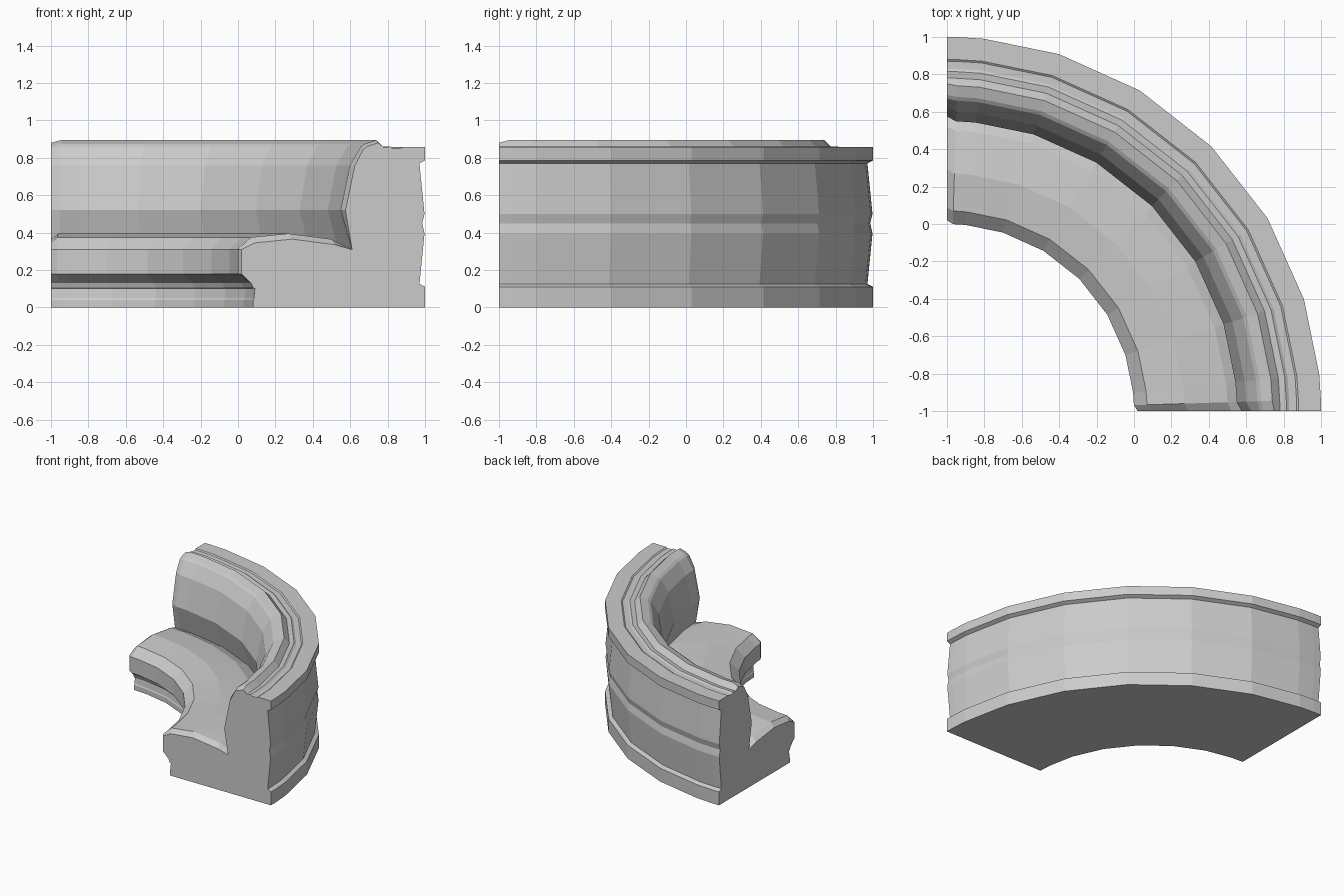
import bpy, bmesh
from math import sin, cos, radians

cube = bpy.data.objects.get("Cube")
if cube:
    bpy.data.objects.remove(cube, do_unlink=True)

# Upholstery material
fabric = bpy.data.materials.new("light_grey_fabric")
fabric.use_nodes = True
grey = (0.6, 0.6, 0.6, 1)
fabric.diffuse_color = grey
fabric.node_tree.nodes["Principled BSDF"].inputs["Base Color"].default_value = grey

# Cross-section pieces as (radius, height), running from the inner foot over to the rear foot
plinth = [(1.08, 0), (1.08, .04), (1.085, .05), (1.09, .1), (1.08, .105), (1.07, .13)]
seat_front = [(1.0, .18), (1.0, .31)]
seat_top = [(1.07, .375), (1.27, .395), (1.5, .365)]
seat_crease = [(1.61, .31)]
backrest = [(1.55, .52), (1.6, .76)]
crown = [(1.66, .86), (1.68, .875), (1.74, .895)]
rim = [(1.78, .855), (1.815, .86), (1.83, .85), (1.87, .85), (1.88, .857), (2, .857)]
rear = [(2, .785), (1.97, .77), (1.997, .5), (1.985, .45), (1.997, .395), (1.97, .125), (2, .11), (2, 0)]

# Each piece with the amount its cushion padding draws in at the two ends
pieces = [
    (plinth, 0, 0),
    (seat_front, .02, 0),
    (seat_top, .02, -.03),
    (seat_crease, 0, 0),
    (backrest, .025, 0),
    (crown, .01, -.015),
    (rim, 0, 0),
    (rear, 0, 0),
]


def section(at_end):
    """Cross-section of the sofa, drawn in where it meets an end."""
    return [(r + dr * at_end, z + dz * at_end) for pts, dr, dz in pieces for r, z in pts]


# Sweep the section through a quarter turn, mirrored about the middle
half = [0, 1.8, 5.7, 17.4, 31]
angles = half + [45] + [90 - a for a in reversed(half)]
bm = bmesh.new()
rings = []
for a in angles:
    t = radians(a)
    rings.append([bm.verts.new((r * cos(t) - 1, r * sin(t) - 1, z))
                  for r, z in section(a in (0, 90))])

for near, far in zip(rings, rings[1:]):
    for i in range(len(near)):
        j = (i + 1) % len(near)
        bm.faces.new((near[i], near[j], far[j], far[i]))

# Flat end panels
bm.faces.new(rings[0])
bm.faces.new(rings[-1])
bmesh.ops.recalc_face_normals(bm, faces=bm.faces)

mesh = bpy.data.meshes.new("curved_sofa")
bm.to_mesh(mesh)
bm.free()
mesh.materials.append(fabric)
sofa = bpy.data.objects.new("curved_sofa", mesh)
bpy.context.scene.collection.objects.link(sofa)
